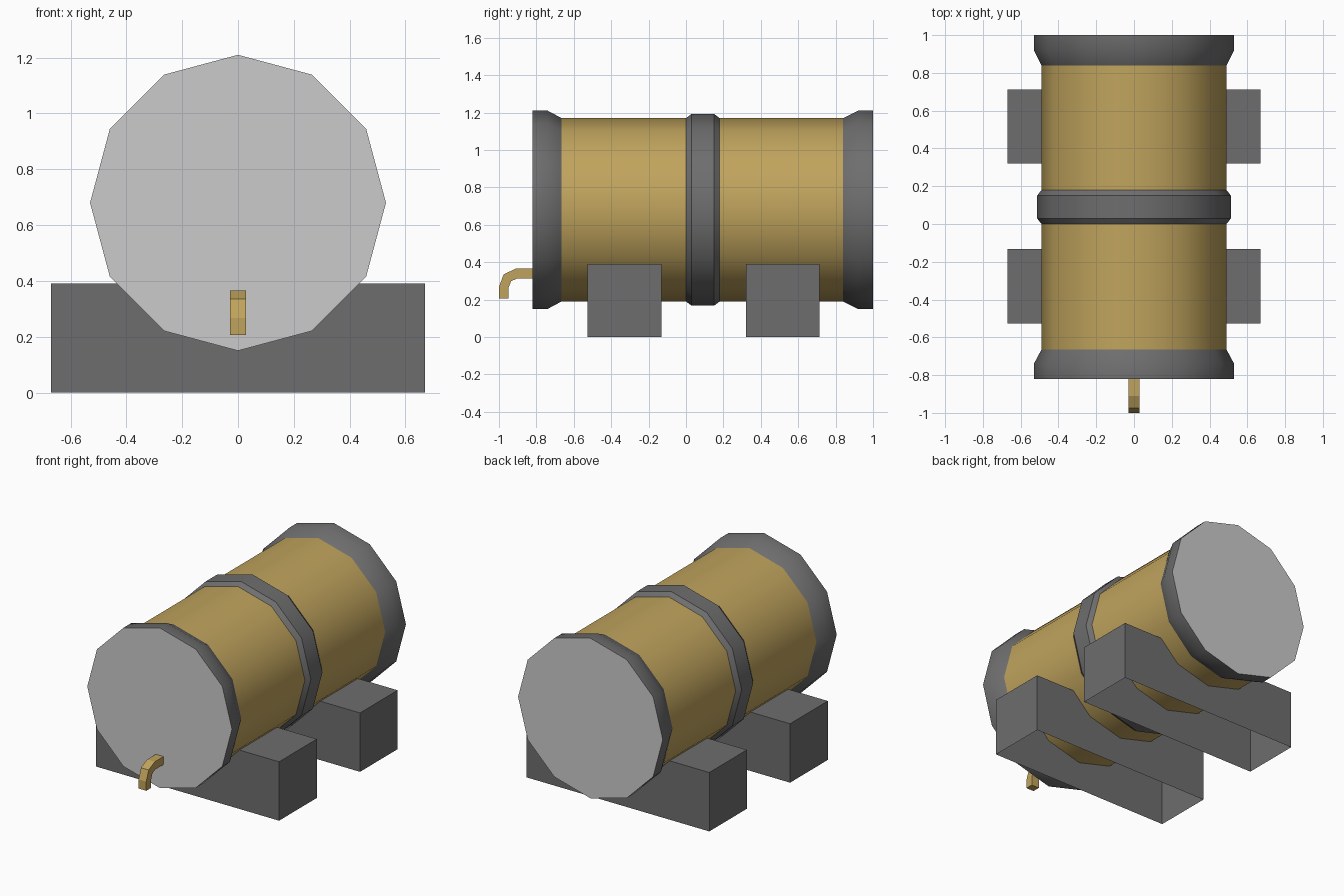
import bpy, bmesh, math
from mathutils import Vector

if "Cube" in bpy.data.objects:
    bpy.data.objects.remove(bpy.data.objects["Cube"])

SIDES = 12
AXIS_Z = 0.68


def material(name, rgb):
    m = bpy.data.materials.new(name)
    m.diffuse_color = (*rgb, 1)
    m.use_nodes = True
    m.node_tree.nodes["Principled BSDF"].inputs["Base Color"].default_value = m.diffuse_color
    return m


tan = material("tan wood", (0.53, 0.37, 0.11))
dark = material("dark grey", (0.155, 0.155, 0.155))
light = material("light grey", (0.60, 0.60, 0.60))


def finish(name, bm, mats, smooth=None):
    mesh = bpy.data.meshes.new(name)
    bm.to_mesh(mesh)
    bm.free()
    ob = bpy.data.objects.new(name, mesh)
    bpy.context.collection.objects.link(ob)
    for m in mats:
        mesh.materials.append(m)
    if smooth:
        bpy.ops.object.select_all(action='DESELECT')
        ob.select_set(True)
        bpy.context.view_layer.objects.active = ob
        bpy.ops.object.shade_smooth_by_angle(angle=math.radians(smooth))
    return ob


def revolve(name, profile, mats, cap=None):
    """Spin (y, radius) points round the barrel axis; cap = 0 or -1 closes that end."""
    bm = bmesh.new()
    rings = []
    for y, r in profile:
        rings.append([bm.verts.new((r * math.sin(2 * math.pi * i / SIDES), y,
                                    AXIS_Z + r * math.cos(2 * math.pi * i / SIDES)))
                      for i in range(SIDES)])
    for a, b in zip(rings, rings[1:]):
        for i in range(SIDES):
            j = (i + 1) % SIDES
            bm.faces.new((a[i], b[i], b[j], a[j]))
    if cap is not None:
        bm.faces.new(rings[cap]).material_index = 1
    bmesh.ops.recalc_face_normals(bm, faces=bm.faces)
    # keep normals pointing away from the barrel's middle
    for f in bm.faces:
        c = f.calc_center_median()
        out = Vector((c.x, 0, c.z - AXIS_Z))
        if out.length < 0.01:
            out = Vector((0, c.y, 0))
        if f.normal.dot(out) < 0:
            f.normal_flip()
    return finish(name, bm, mats, 35)


# Barrel staves and hoops
revolve("front_staves", [(-0.665, 0.49), (0.0, 0.49)], [tan])
revolve("back_staves", [(0.18, 0.49), (0.84, 0.49)], [tan])
revolve("middle_hoop", [(0.0, 0.49), (0.03, 0.513), (0.15, 0.513), (0.18, 0.49)], [dark])
revolve("front_hoop", [(-0.82, 0.53), (-0.74, 0.53), (-0.665, 0.49)], [dark, light], 0)
revolve("back_hoop", [(0.84, 0.49), (0.92, 0.53), (1.0, 0.53)], [dark, light], -1)

# Support blocks, open underneath
for name, y0, y1 in (("front_support", -0.527, -0.132), ("back_support", 0.32, 0.713)):
    bm = bmesh.new()
    bmesh.ops.create_cube(bm, size=1)
    for v in bm.verts:
        v.co = (v.co.x * 1.34, (y0 + y1) / 2 + v.co.y * (y1 - y0), (v.co.z + 0.5) * 0.39)
    bm.normal_update()
    bmesh.ops.delete(bm, geom=[f for f in bm.faces if f.normal.z < -0.5], context='FACES_ONLY')
    finish(name, bm, [dark])

# Spout: square pipe bending downwards
outer = [(-0.82, 0.365), (-0.91, 0.365), (-0.975, 0.335), (-1.0, 0.267), (-1.0, 0.207)]
inner = [(-0.82, 0.312), (-0.905, 0.312), (-0.935, 0.298), (-0.949, 0.263), (-0.949, 0.207)]
bm = bmesh.new()
sections = [[bm.verts.new((x, *p)) for x, p in
             ((-0.028, o), (0.028, o), (0.028, i), (-0.028, i))]
            for o, i in zip(outer, inner)]
for a, b in zip(sections, sections[1:]):
    for i in range(4):
        j = (i + 1) % 4
        bm.faces.new((a[i], a[j], b[j], b[i]))
bm.faces.new(sections[0])
bm.faces.new(sections[-1])
bmesh.ops.recalc_face_normals(bm, faces=bm.faces)
finish("spout", bm, [tan])
